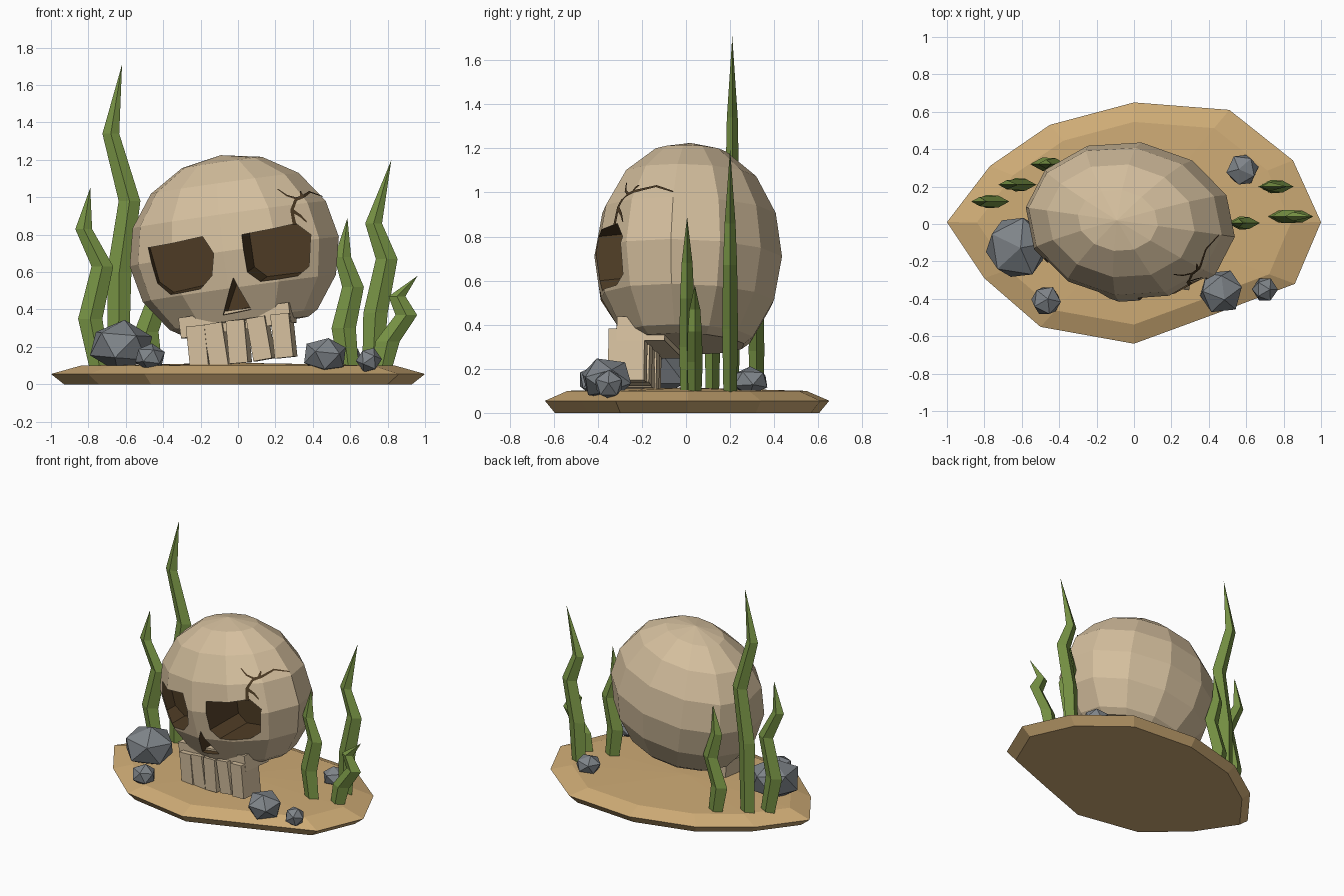
import bpy, bmesh, math, random
from mathutils import Matrix, Vector
from mathutils.bvhtree import BVHTree

random.seed(4)
cube = bpy.data.objects.get("Cube")
if cube:
    bpy.data.objects.remove(cube, do_unlink=True)


def material(name, rgb):
    m = bpy.data.materials.new(name)
    m.use_nodes = True
    m.diffuse_color = (*rgb, 1)
    m.node_tree.nodes["Principled BSDF"].inputs["Base Color"].default_value = (*rgb, 1)
    return m


BONE = material("bone", (0.66, 0.52, 0.34))
DARK = material("dark_hollow", (0.075, 0.044, 0.018))
SAND = material("sand", (0.62, 0.41, 0.18))
WEED = material("weed_green", (0.19, 0.30, 0.06))
STONE = material("grey_stone", (0.21, 0.23, 0.25))


def finish(name, bm, *mats):
    if name != "cracks":
        bmesh.ops.recalc_face_normals(bm, faces=bm.faces)
    me = bpy.data.meshes.new(name)
    bm.to_mesh(me)
    bm.free()
    for m in mats:
        me.materials.append(m)
    ob = bpy.data.objects.new(name, me)
    bpy.context.scene.collection.objects.link(ob)
    return ob


def loft(bm, rings, cap_start=True, cap_end=True, mat=0):
    """Bridge rings of points that share one vertex count."""
    loops = [[bm.verts.new(p) for p in ring] for ring in rings]
    n = len(loops[0])
    faces = []
    for a, b in zip(loops, loops[1:]):
        for i in range(n):
            j = (i + 1) % n
            faces.append(bm.faces.new((a[i], a[j], b[j], b[i])))
    if cap_start:
        faces.append(bm.faces.new(loops[0][::-1]))
    if cap_end:
        faces.append(bm.faces.new(loops[-1]))
    for f in faces:
        f.material_index = mat
    return loops


def fan(bm, loop, tip):
    t = bm.verts.new(tip)
    for i, v in enumerate(loop):
        bm.faces.new((v, loop[(i + 1) % len(loop)], t))


# Sand base: bevelled island with a shallow dome
outline = [(-1, .01), (-.8, -.29), (-.5, -.55), (0, -.64), (.45, -.475), (.86, -.32),
           (1, .01), (.85, .34), (.51, .61), (0, .65), (-.45, .53), (-.77, .31)]
bm = bmesh.new()
loops = loft(bm, [[(x * s, y * s, z) for x, y in outline]
                  for s, z in ((.93, 0), (1, .055), (.84, .1))], cap_end=False)
fan(bm, loops[-1], (0, 0, .115))
finish("sand_base", bm, SAND)

# Cranium: tilted faceted ellipsoid with a flat underside
POSE = (Matrix.Translation((-.02, .01, .71)) @ Matrix.Rotation(math.radians(-8), 4, 'Z')
        @ Matrix.Rotation(math.radians(-8), 4, 'Y'))
bm = bmesh.new()
bmesh.ops.create_uvsphere(bm, u_segments=12, v_segments=8, radius=1,
                          matrix=Matrix.Diagonal((.57, .43, .52, 1)))
cut = bmesh.ops.bisect_plane(bm, geom=bm.verts[:] + bm.edges[:] + bm.faces[:],
                             plane_co=(0, 0, -.4), plane_no=(0, 0, -1), clear_outer=True)
bmesh.ops.edgeloop_fill(bm, edges=[e for e in cut["geom_cut"] if isinstance(e, bmesh.types.BMEdge)])
bm.transform(POSE)
bm.normal_update()
tree = BVHTree.FromBMesh(bm)
skull = finish("cranium", bm, BONE, DARK)


def on_face(x, z):
    """Point and normal on the skull front at the given x and z."""
    p, n, _, _ = tree.ray_cast(Vector((x, -2, z)), Vector((0, 1, 0)))
    if p is None:
        p, n, _, _ = tree.find_nearest(Vector((x, 0, z)))
    return p, n


# Eye sockets and nose: hollows carved along the facing direction
hollows = [
    [(-.48, .73), (-.19, .79), (-.13, .70), (-.14, .58), (-.20, .51), (-.36, .48), (-.43, .54)],
    [(.02, .80), (.31, .86), (.39, .80), (.38, .63), (.32, .58), (.12, .55), (.05, .60)],
    [(-.025, .57), (.07, .40), (-.08, .37)],
]
inward = Vector((.14, 1, .1))
bm = bmesh.new()
for shape in hollows:
    pts = [on_face(x, z)[0] for x, z in shape]
    loft(bm, [[p + inward * (y - p.y) for p in pts] for y in (-.7, -.12)], mat=1)
cutter = finish("hollow_cutter", bm, BONE, DARK)
cutter.hide_render = True
mod = skull.modifiers.new("hollows", 'BOOLEAN')
mod.operation = 'DIFFERENCE'
mod.solver = 'EXACT'
mod.object = cutter
carved = bpy.data.meshes.new_from_object(skull.evaluated_get(bpy.context.evaluated_depsgraph_get()))
skull.modifiers.clear()
skull.data = carved
bpy.data.objects.remove(cutter, do_unlink=True)

# Cracks: thin ribbons that hug the skull
cracks = [
    [(.30, .85), (.285, .93), (.31, .99), (.26, 1.005), (.21, 1.04)],
    [(.305, .985), (.345, 1.0), (.38, 1.025), (.45, 1.0)],
    [(.29, .925), (.33, .90), (.365, .865)],
    [(.34, 1.0), (.33, 1.03)],
]
bm = bmesh.new()
for path in cracks:
    spots = []
    for (x0, z0), (x1, z1) in zip(path, path[1:]):
        spots += [on_face(x0 + (x1 - x0) * k / 6, z0 + (z1 - z0) * k / 6) for k in range(6)]
    spots.append(on_face(*path[-1]))
    prev = None
    for i, (p, n) in enumerate(spots):
        along = spots[min(i + 1, len(spots) - 1)][0] - spots[max(i - 1, 0)][0]
        side = n.cross(along).normalized() * (.011 - .008 * i / len(spots))
        pair = [bm.verts.new(p + n * .006 + s) for s in (side, -side)]
        if prev:
            bm.faces.new((prev[0], prev[1], pair[1], pair[0]))
        prev = pair
finish("cracks", bm, DARK)


def box(name, centre, size, turn=0):
    bm = bmesh.new()
    bmesh.ops.create_cube(bm, size=1, matrix=POSE @ Matrix.Translation(centre)
                          @ Matrix.Rotation(math.radians(turn), 4, 'Y')
                          @ Matrix.Diagonal((*size, 1)))
    finish(name, bm, BONE)


# Upper jaw and teeth
box("upper_jaw", (-.01, -.17, -.37), (.60, .22, .11))
for i, (x, low, turn) in enumerate([(-.225, -.59, 2), (-.125, -.60, -1), (-.01, -.60, 3),
                                    (.11, -.60, -2), (.235, -.605, 2)]):
    box(f"tooth_{i + 1}", (x, -.235 + .006 * (i % 2), (low - .37) / 2), (.1, .165, -.37 - low), turn)

# Seaweed: tapering diamond blades that zigzag upward
weeds = {
    "left_tall": (.21, [(-.64, .09), (-.635, .6), (-.58, .98), (-.68, 1.34), (-.62, 1.71)]),
    "left_outer": (.12, [(-.74, .09), (-.79, .35), (-.725, .63), (-.825, .83), (-.79, 1.05)]),
    "left_back": (.32, [(-.46, .09), (-.49, .28), (-.42, .48), (-.47, .66), (-.44, .86)]),
    "right_tall": (.2, [(.72, .09), (.735, .38), (.795, .67), (.725, .86), (.82, 1.2)]),
    "right_inner": (.005, [(.59, .09), (.565, .3), (.615, .52), (.56, .68), (.585, .89)]),
    "right_low": (.04, [(.77, .09), (.80, .23), (.90, .37), (.85, .47), (.96, .58)]),
}
for name, (y, path) in weeds.items():
    bm = bmesh.new()
    rings = []
    for (x, z), w in zip(path[:-1], (.055, .065, .058, .045)):
        rings.append([(x - w, y, z), (x, y - w * .55, z), (x + w, y, z), (x, y + w * .55, z)])
    loops = loft(bm, rings, cap_end=False)
    fan(bm, loops[-1], (path[-1][0], y, path[-1][1]))
    finish("seaweed_" + name, bm, WEED)

# Stones: squashed twenty-sided lumps
for i, (x, y, z, r, squash) in enumerate([(-.625, -.125, .205, .18, .78), (-.47, -.41, .145, .085, .88),
                                          (.465, -.36, .155, .125, .8), (.70, -.35, .13, .07, 1),
                                          (.58, .29, .145, .09, .75)]):
    bm = bmesh.new()
    spin = Matrix.Rotation(random.uniform(0, 6), 4, 'Z') @ Matrix.Rotation(random.uniform(0, 1), 4, 'X')
    bmesh.ops.create_icosphere(bm, subdivisions=1, radius=r, matrix=Matrix.Translation((x, y, z))
                               @ Matrix.Diagonal((1, 1, squash, 1)) @ spin)
    finish(f"stone_{i + 1}", bm, STONE)
